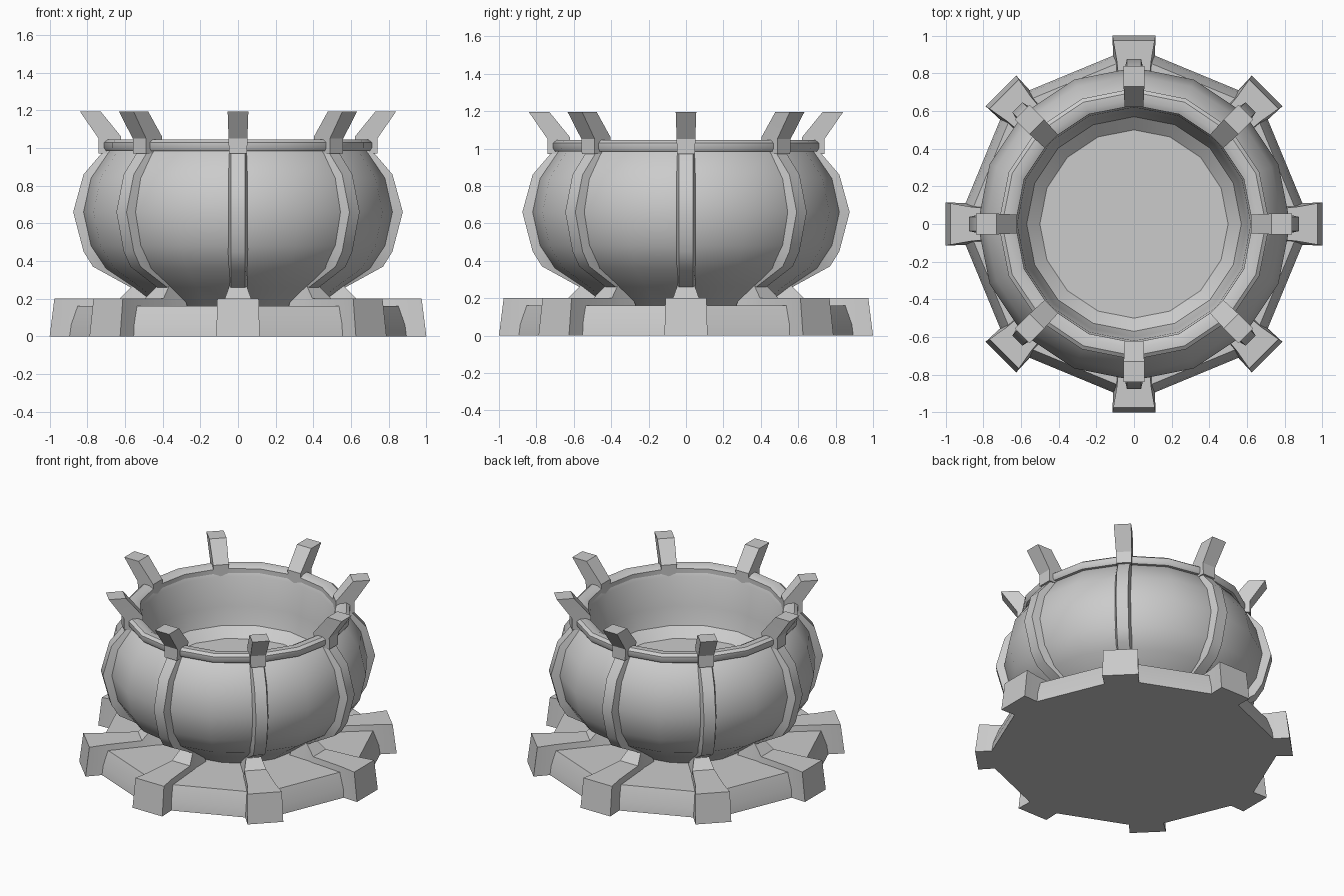
import bpy, bmesh
from math import pi, cos, sin
from mathutils import Matrix

if "Cube" in bpy.data.objects:
    bpy.data.objects.remove(bpy.data.objects["Cube"])


def finish(name, bm, angle=0.6):
    bmesh.ops.recalc_face_normals(bm, faces=bm.faces)
    me = bpy.data.meshes.new(name)
    bm.to_mesh(me)
    bm.free()
    ob = bpy.data.objects.new(name, me)
    bpy.context.collection.objects.link(ob)
    bpy.ops.object.select_all(action='DESELECT')
    ob.select_set(True)
    bpy.context.view_layer.objects.active = ob
    bpy.ops.object.shade_smooth_by_angle(angle=angle)
    return ob


def lathe(name, profile, sides, closed=False, angle=0.6):
    """Revolve (r, z) points; open profiles are capped at both ends."""
    bm = bmesh.new()
    rings = [[bm.verts.new((r * cos(2 * pi * i / sides), r * sin(2 * pi * i / sides), z))
              for i in range(sides)] for r, z in profile]
    pairs = list(zip(rings, rings[1:]))
    if closed:
        pairs.append((rings[-1], rings[0]))
    for a, b in pairs:
        for i in range(sides):
            j = (i + 1) % sides
            bm.faces.new((a[i], a[j], b[j], b[i]))
    if not closed:
        bm.faces.new(rings[0])
        bm.faces.new(rings[-1])
    return finish(name, bm, angle)


def loft_eight(name, sections):
    """Skin four-point sections and repeat the piece at eight angles."""
    for k in range(8):
        bm = bmesh.new()
        loops = [[bm.verts.new(p) for p in s] for s in sections]
        for a, b in zip(loops, loops[1:]):
            for i in range(4):
                j = (i + 1) % 4
                bm.faces.new((a[i], a[j], b[j], b[i]))
        bm.faces.new(loops[0])
        bm.faces.new(loops[-1])
        bm.transform(Matrix.Rotation(k * pi / 4, 4, 'Z'))
        finish(f"{name}_{k + 1}", bm)


def across(inner, outer, wi, wo):
    """Section spanning an inner and an outer (r, z) point, with half widths."""
    return [(inner[0], -wi, inner[1]), (inner[0], wi, inner[1]),
            (outer[0], wo, outer[1]), (outer[0], -wo, outer[1])]


# Octagonal base plate
lathe("base_plate", [(0.94, 0), (0.93, 0.06), (0.89, 0.16)], 8, angle=0.5)

# Bowl: outer belly, lip, sloping inner wall and raised floor
lathe("bowl", [(0.42, 0.15), (0.56, 0.26), (0.71, 0.36), (0.79, 0.48), (0.83, 0.66),
               (0.79, 0.84), (0.68, 1.0), (0.64, 1.02), (0.62, 0.98), (0.60, 0.78),
               (0.57, 0.66), (0.50, 0.60)], 16)

# Rim band
lathe("rim", [(0.63, 1.0), (0.66, 0.985), (0.71, 0.985), (0.72, 1.0),
              (0.72, 1.03), (0.70, 1.045), (0.66, 1.045), (0.63, 1.03)], 16, closed=True)

# Ribs following the belly
path = [(0.50, 0.57, 0.24, 0.26), (0.70, 0.77, 0.39, 0.37), (0.76, 0.82, 0.47, 0.45),
        (0.80, 0.875, 0.66, 0.66), (0.76, 0.82, 0.84, 0.86), (0.64, 0.70, 0.99, 1.0)]
loft_eight("rib", [across((a, za), (b, zb), 0.055, 0.038) for a, b, za, zb in path])

# Prongs leaning outwards over the rim
loft_eight("prong", [across((0.62, 0.97), (0.74, 0.97), 0.048, 0.048),
                     across((0.62, 1.06), (0.74, 1.05), 0.05, 0.05),
                     across((0.73, 1.195), (0.84, 1.195), 0.055, 0.055)])


# Splayed feet
def foot_section(r0, r1, top, w0, w1):
    return [(r0, -w0, 0), (r0, w0, 0), (r1, w1, top), (r1, -w1, top)]


loft_eight("foot", [foot_section(0.40, 0.46, 0.22, 0.10, 0.05),
                    foot_section(0.55, 0.56, 0.27, 0.10, 0.045),
                    foot_section(0.64, 0.63, 0.2, 0.10, 0.07),
                    foot_section(0.88, 0.86, 0.2, 0.11, 0.09),
                    foot_section(1.0, 0.975, 0.2, 0.115, 0.11)])
